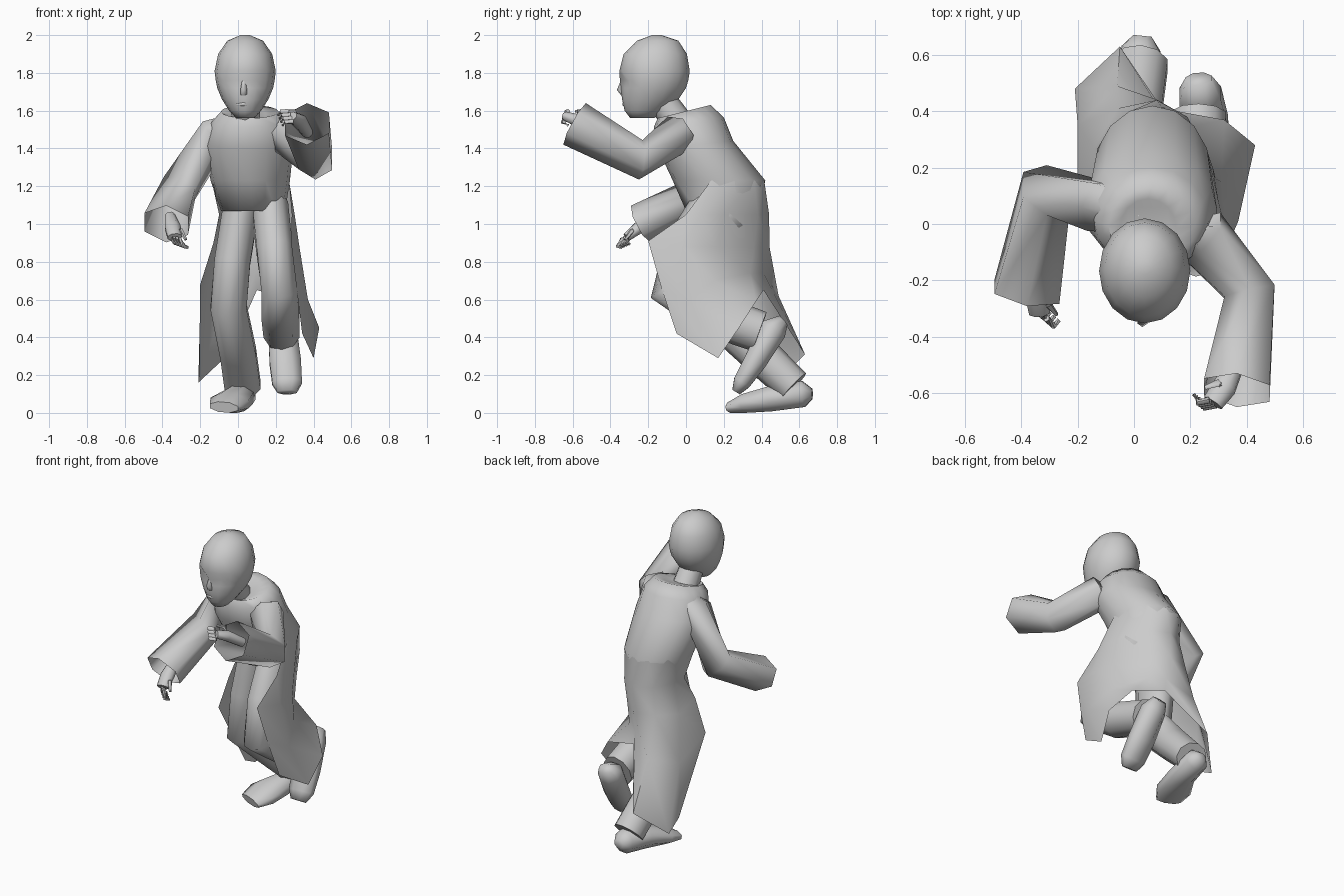
import bpy, bmesh
from math import sin, cos, tau, radians
from mathutils import Vector


def skin(name, rows, closed=True, cap0=True, cap1=True):
    """Join successive rows of points with quads."""
    bm = bmesh.new()
    vr = [[bm.verts.new(p) for p in r] for r in rows]
    n = len(rows[0])
    for a, b in zip(vr, vr[1:]):
        for i in range(n if closed else n - 1):
            j = (i + 1) % n
            bm.faces.new((a[i], a[j], b[j], b[i]))
    if closed and cap0:
        bm.faces.new(vr[0][::-1])
    if closed and cap1:
        bm.faces.new(vr[-1])
    bmesh.ops.recalc_face_normals(bm, faces=bm.faces)
    me = bpy.data.meshes.new(name)
    bm.to_mesh(me)
    bm.free()
    ob = bpy.data.objects.new(name, me)
    bpy.context.collection.objects.link(ob)
    return ob


def tube(name, path, sides=8, cap1=True):
    """Limb along a path of (x, y, z, half width, half height)."""
    pts = [Vector(p[:3]) for p in path]
    rows = []
    for i, p in enumerate(path):
        t = (pts[min(i + 1, len(pts) - 1)] - pts[max(i - 1, 0)]).normalized()
        ref = Vector((1, 0, 0)) if abs(t.x) < 0.7 else Vector((0, -1, 0))
        u = (ref - t * ref.dot(t)).normalized()
        v = t.cross(u)
        rows.append([pts[i] + u * p[3] * cos(tau * (k + .5) / sides)
                     + v * p[4] * sin(tau * (k + .5) / sides) for k in range(sides)])
    return skin(name, rows, True, True, cap1)


def ring(x0, x1, y0, y1, z, tilt=0, sides=16, dent=0):
    """Level ellipse from its extents; tilt lifts the back, dent sinks the eyes."""
    out = []
    for k in range(sides):
        a = tau * k / sides
        s = sin(a)
        y = (y0 + y1) / 2 + (y1 - y0) / 2 * s
        if k in (sides * 3 // 4 - 1, sides * 3 // 4 + 1):
            y += dent
        out.append(((x0 + x1) / 2 + (x1 - x0) / 2 * cos(a), y, z + tilt * s))
    return out


# Head
H = [(2.0, -.18, -.13, .025, 0), (1.97, -.26, -.04, .095, 0), (1.9, -.33, .005, .143, 0),
     (1.81, -.353, .02, .162, 0), (1.76, -.35, .012, .156, .024), (1.72, -.347, .0, .148, .008),
     (1.66, -.338, -.04, .123, 0), (1.6, -.325, -.11, .085, 0), (1.56, -.295, -.17, .048, 0)]
skin("head", [ring(.038 - w, .038 + w, a, b, z, 0, 16, d) for z, a, b, w, d in H])
tube("nose", [(.032, -.332, 1.76, .012, .012), (.03, -.342, 1.71, .02, .024),
              (.03, -.332, 1.685, .02, .012)], 6)
tube("lips", [(-.005, -.314, 1.633, .008, .008), (.03, -.327, 1.635, .012, .012),
              (.065, -.314, 1.633, .008, .008)], 6)
tube("neck", [(.04, -.13, 1.66, .075, .075), (.04, -.02, 1.5, .085, .085)], 10)

# Torso, leaning forward
skin("torso", [ring(*r, sides=16) for r in (
    (-.05, .15, -.12, .09, 1.58, .035),
    (-.09, .215, -.15, .13, 1.595, .035),
    (-.14, .265, -.17, .20, 1.54, .025),
    (-.175, .295, -.15, .25, 1.42, .02),
    (-.145, .275, -.07, .42, 1.23, 0),
    (-.09, .25, .0, .38, 1.07, 0))])

# Open coat skirt: rows run from one front edge round the back to the other
waist = [(.065 + .208 * cos(radians(a)), .175 + .243 * sin(radians(a)), 1.23)
         for a in range(-10, 201, 30)]
skirt = skin("coat_skirt", [
    waist,
    [(.285, .0, 1.05), (.3, .08, 1.05), (.28, .2, 1.05), (.19, .38, 1.05),
     (.08, .44, 1.05), (-.03, .39, 1.05), (-.095, .26, 1.05), (-.1, .16, 1.05)],
    [(.28, -.2, .91), (.325, -.02, .88), (.29, .16, .88), (.18, .36, .88),
     (.08, .442, .88), (-.06, .41, .88), (-.14, .27, .86), (-.13, .09, .9)],
    [(.31, -.13, .66), (.37, .01, .6), (.31, .15, .7), (.18, .34, .74),
     (.09, .41, .74), (-.06, .49, .62), (-.2, .35, .58), (-.2, .08, .68)],
    [(.34, -.05, .42), (.4, .17, .29), (.43, .28, .45), (.32, .37, .59),
     (.1, .41, .65), (-.05, .63, .31), (-.21, .48, .16), (-.2, .36, .22)]], closed=False)

# Trousers
tube("standing_trouser_leg", [(.015, .21, 1.08, .1, .17), (-.03, .16, .8, .1, .14),
                              (-.05, .13, .56, .1, .125), (.0, .38, .32, .1, .105),
                              (.025, .57, .14, .1, .095)], 10)
tube("raised_trouser_leg", [(.17, .19, 1.08, .1, .17), (.195, .0, .85, .1, .13),
                            (.22, -.09, .65, .1, .105), (.225, .14, .52, .105, .115),
                            (.23, .39, .43, .1, .11)], 10)

# Shoes, heel to toe
tube("standing_shoe", [(.03, .668, .1, .035, .03), (.025, .62, .1, .075, .075),
                       (.0, .45, .075, .085, .072), (-.045, .32, .053, .115, .055),
                       (-.075, .235, .03, .085, .03)])
tube("raised_shoe", [(.23, .515, .49, .05, .035), (.235, .46, .44, .08, .08),
                     (.25, .365, .27, .09, .065), (.26, .295, .16, .085, .05),
                     (.26, .265, .11, .055, .025)])

# Wide sleeves with open cuffs
tube("raised_sleeve", [(.1, .04, 1.52, .08, .08), (.24, -.04, 1.48, .105, .105),
                       (.41, -.24, 1.34, .105, .105), (.365, -.59, 1.53, .135, .125)], 6, False)
tube("lowered_sleeve", [(.04, .03, 1.53, .07, .07), (-.12, .06, 1.475, .1, .095),
                        (-.31, .12, 1.19, .105, .105), (-.38, -.24, 1.0, .135, .11)], 6, False)


def hand(name, wrist, palm, knuckle, tip, spread):
    """Forearm stub and palm, with curled fingers fanned along spread."""
    w, p, k, t, s = (Vector(q) for q in (wrist, palm, knuckle, tip, spread))
    tube(name + "_palm", [(*w, .03, .03), (*p, .045, .035), (*k, .04, .025)])
    for i in range(4):
        o = s * (i - 1.5)
        mid = (k + t) / 2 + (k - p) * .35 + o
        tube(f"{name}_finger_{i}", [(*(k + o), .013, .013), (*mid, .012, .012),
                                    (*(t + o), .008, .008)], 5)
    o = s * -2.6
    tube(name + "_thumb", [(*p, .016, .016), (*(p + o), .014, .014),
                           (*((t + p) / 2 + o), .008, .008)], 5)


# Hands
hand("raised_hand", (.37, -.48, 1.48), (.32, -.58, 1.55), (.28, -.635, 1.57),
     (.225, -.615, 1.55), (.008, -.006, -.018))
hand("lowered_hand", (-.36, -.14, 1.04), (-.345, -.25, .98), (-.335, -.315, .93),
     (-.29, -.32, .885), (-.016, .014, .006))

# Smooth shading with kept creases
bpy.ops.object.select_all(action='SELECT')
bpy.context.view_layer.objects.active = skirt
bpy.ops.object.shade_smooth_by_angle(angle=1.2)
